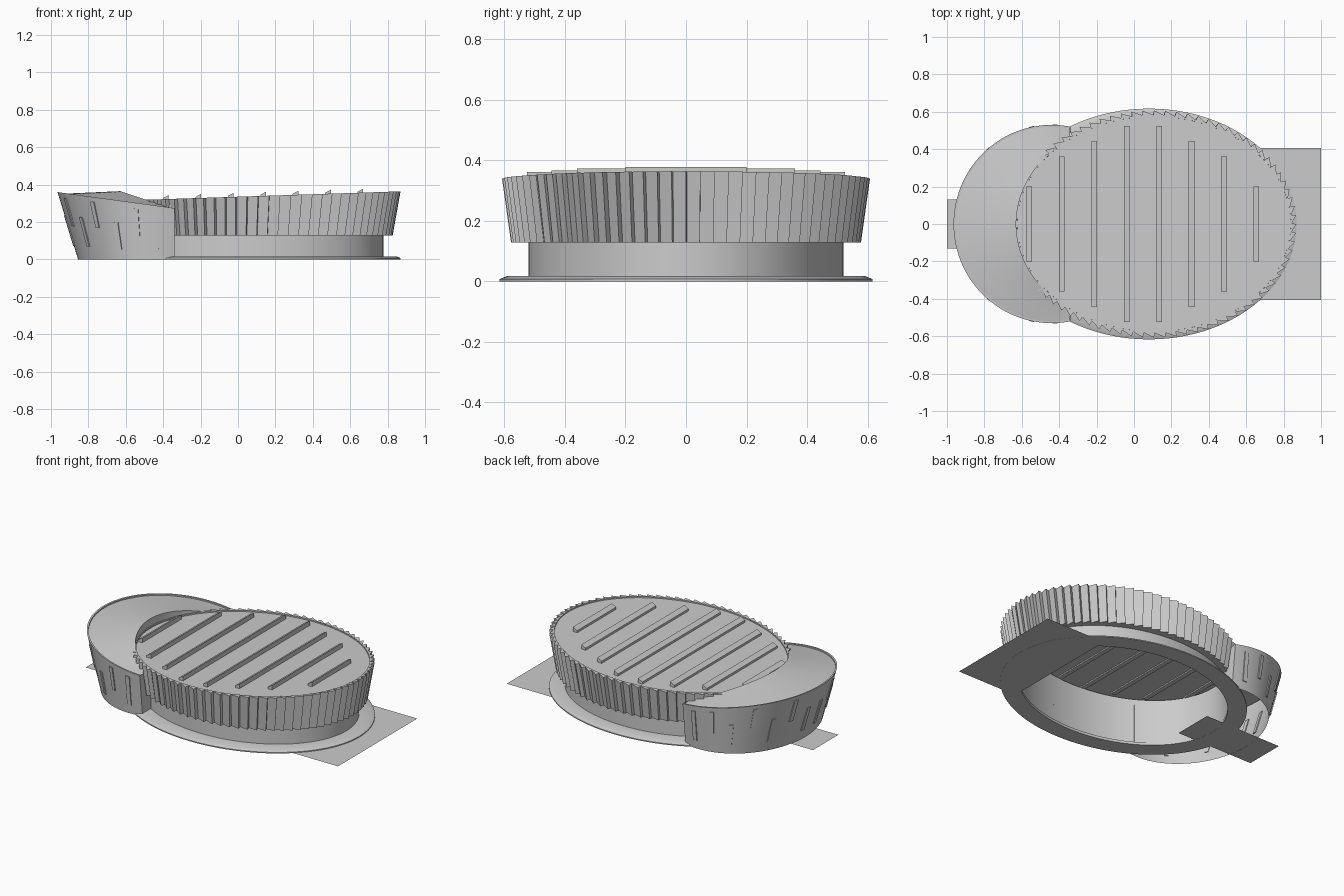
import bpy, bmesh
from math import sin, cos, pi, radians
from mathutils import Vector

if "Cube" in bpy.data.objects:
    bpy.data.objects.remove(bpy.data.objects["Cube"])


def make(name, verts, faces, smooth=True):
    bm = bmesh.new()
    vs = [bm.verts.new(v) for v in verts]
    for f in faces:
        bm.faces.new([vs[i] for i in f])
    bmesh.ops.recalc_face_normals(bm, faces=bm.faces)
    me = bpy.data.meshes.new(name)
    bm.to_mesh(me)
    bm.free()
    ob = bpy.data.objects.new(name, me)
    bpy.context.collection.objects.link(ob)
    if smooth:
        bpy.ops.object.select_all(action='DESELECT')
        ob.select_set(True)
        bpy.context.view_layer.objects.active = ob
        bpy.ops.object.shade_smooth_by_angle(angle=radians(30))
    return ob


def loft(name, rows, closed=True, loop=False, cap=False, smooth=True):
    """Skin a list of equal-length point rows."""
    n, m = len(rows[0]), len(rows)
    faces = []
    for r in range(m if loop else m - 1):
        s = (r + 1) % m
        for i in range(n if closed else n - 1):
            j = (i + 1) % n
            faces.append((r * n + i, r * n + j, s * n + j, s * n + i))
    if cap:
        faces.append([(m - 1) * n + i for i in range(n)])
    return make(name, [p for row in rows for p in row], faces, smooth)


def roof_z(x):
    return 0.338 + 0.033 * (x - 0.08)


def ellipse(cx, a, b, z, n=96):
    pts = []
    for i in range(n):
        t = 2 * pi * i / n
        x = cx + a * cos(t)
        pts.append((x, b * sin(t), z(x) if callable(z) else z))
    return pts


def box(name, corners):
    make(name, corners, [(0, 1, 2, 3), (4, 5, 6, 7), (0, 1, 5, 4), (1, 2, 6, 5),
                         (2, 3, 7, 6), (3, 0, 4, 7)], False)


# Base ring with chamfered step
loft("base_ring", [ellipse(0.08, .675, .505, 0), ellipse(0.08, .79, .617, 0),
                   ellipse(0.08, .79, .617, .007), ellipse(0.08, .765, .592, .017),
                   ellipse(0.08, .675, .505, .017)], loop=True)

# Drum wall
loft("drum_wall", [ellipse(0.09, .687, .52, .0), ellipse(0.09, .687, .52, lambda x: roof_z(x) - .015)])


# Sawtooth facade with soffit and rim
def teeth(cx, a_in, b_in, step, z, n=80):
    pts = []
    for i in range(n):
        for f, d in ((0, step), (0.06, 0)):
            t = 2 * pi * (i + f) / n
            x = cx + (a_in + d) * cos(t)
            pts.append((x, (b_in + d) * sin(t), z(x) if callable(z) else z))
    return pts


loft("sawtooth_facade", [ellipse(0.09, .687, .52, .128, 160),
                         teeth(.1, .702, .553, .025, .128),
                         teeth(.107, .737, .583, .025, roof_z),
                         ellipse(.107, .732, .575, roof_z, 160)], smooth=False)

# Recessed sloping main roof
loft("main_roof", [ellipse(.107, .732, .575, roof_z),
                   ellipse(.107, .732, .575, lambda x: roof_z(x) - .008)], cap=True)

# Wedge skylights across the roof
for i, h in enumerate((.2, .36, .445, .525, .525, .445, .36, .2)):
    x0 = -.575 + i * .1735
    x1 = x0 + .03
    zb, z0, z1 = roof_z(x0) - .015, roof_z(x0) + .006, roof_z(x1) + .021
    box("skylight", [(x0, -h, zb), (x1, -h, zb), (x1, -h, z1), (x0, -h, z0),
                     (x0, h, zb), (x1, h, zb), (x1, h, z1), (x0, h, z0)])

# Ground plates
for name, x0, x1, y in (("entrance_plate", .57, 1, .405), ("annex_plate", -1, -.45, .13)):
    make(name, [(x0, -y, .001), (x1, -y, .001), (x1, y, .001), (x0, y, .001)], [(0, 1, 2, 3)], False)


# Flared annex: height fraction t along each slanted wall line
def rim(th, k=1.0, dz=0.0):
    x = -.44 + .525 * k * cos(th)
    return Vector((x, .53 * k * sin(th), .36 - .137 * (x + .965) + dz))


def wall(th, t):
    low = Vector((-.44 + .415 * cos(th), .50 * sin(th), 0))
    if cos(th) > 0:
        low.x = -.44 + .525 * cos(th)
    return low.lerp(rim(th), t)


def inner(ph, z=None):
    x = .107 + .737 * cos(ph)
    return Vector((x, .583 * sin(ph), .365 - .33 * (x + .63) if z is None else z))


N = 64
TH = [radians(79 + 202 * i / N) for i in range(N + 1)]
PH = [radians(127.4 + 105.2 * i / N) for i in range(N + 1)]
edge_in = [rim(t, .98, -.008) for t in TH]
rows = [[wall(t, 0) for t in TH], [rim(t) for t in TH], [rim(t, .98) for t in TH], edge_in]
for k in (.25, .5, .75, 1):
    rows.append([e.lerp(inner(p), k) for e, p in zip(edge_in, PH)])
rows.append([inner(p, .29) for p in PH])
loft("annex_shell", rows, closed=False)

# Annex end walls meeting the drum
for s in (1, -1):
    th, ph = s * TH[0], s * PH[0]
    top = inner(ph)
    make("annex_end_wall", [wall(th, 0), rim(th), top, (top.x, s * .4, top.z), (top.x, s * .4, 0)],
         [(0, 1, 2, 3, 4)], False)

# Staggered window slots around the annex wall
slots = [(88, .2, .88), (102, .4, .9), (116, .17, .62), (131, .5, .92), (145, .2, .65),
         (159, .5, .92), (173, .2, .65)]
for s in (1, -1):
    for deg, t0, t1 in slots:
        th = radians(deg)
        out = Vector((cos(th), sin(th), 0)) * .006
        d = radians(1.5)
        quad = [wall(th - d, t0), wall(th + d, t0), wall(th + d, t1), wall(th - d, t1)]
        pts = [p - out for p in quad] + [p + out for p in quad]
        box("window_slot", [(p.x, s * p.y, p.z) for p in pts])
